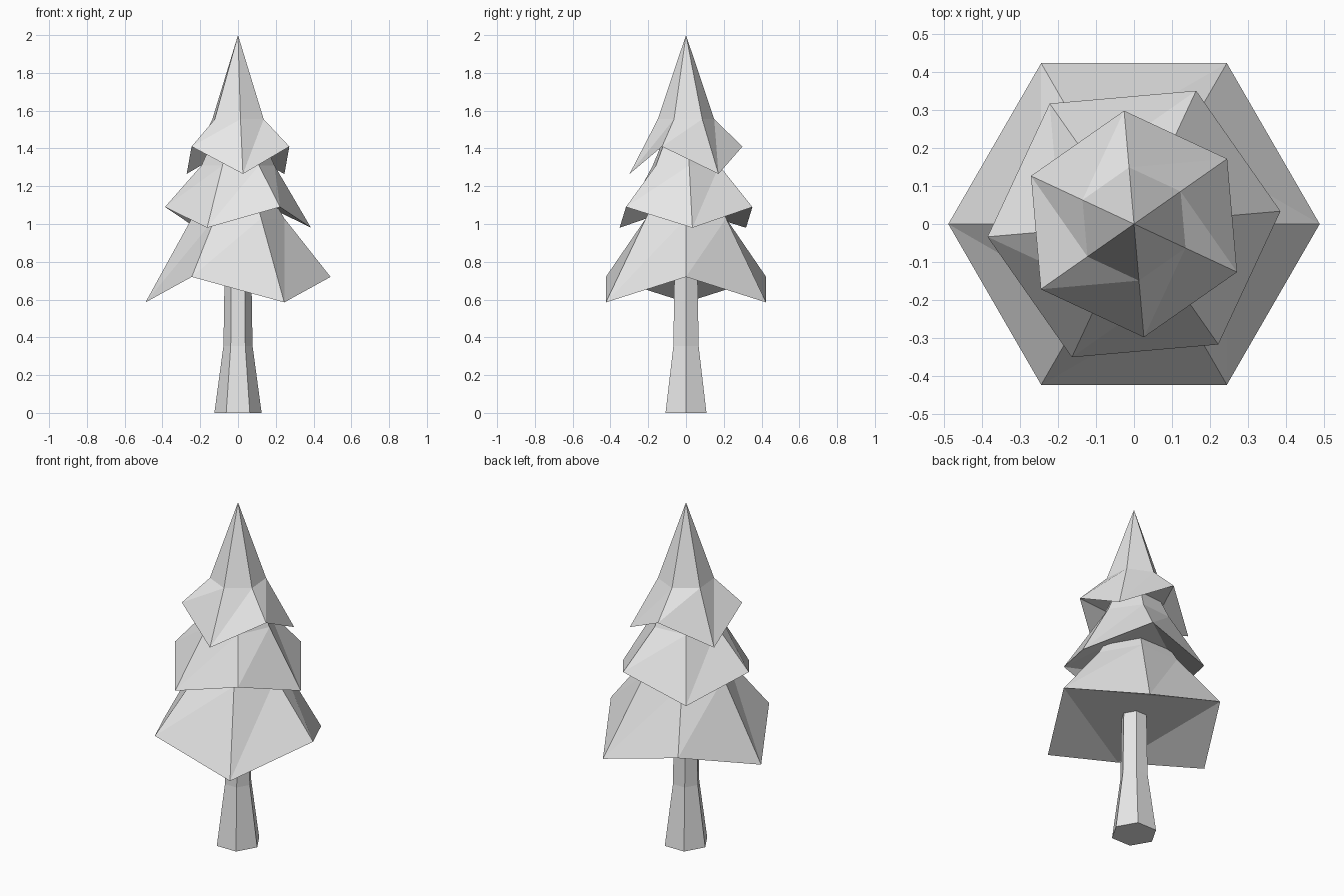
import bpy
import bmesh
from math import cos, sin, radians

SIDES = 6

cube = bpy.data.objects.get("Cube")
if cube:
    bpy.data.objects.remove(cube, do_unlink=True)

# Single plain grey for the whole tree
grey = bpy.data.materials.new("light_grey")
grey.use_nodes = True
grey.diffuse_color = (0.8, 0.8, 0.8, 1)
grey.node_tree.nodes["Principled BSDF"].inputs["Base Color"].default_value = (0.8, 0.8, 0.8, 1)


def ring(bm, radius, turn, heights):
    """Hexagonal ring whose corners alternate between the given heights."""
    verts = []
    for i in range(SIDES):
        a = radians(turn + i * 360 / SIDES)
        verts.append(bm.verts.new((radius * cos(a), radius * sin(a), heights[i % len(heights)])))
    return verts


def bridge(bm, lower, upper):
    """Join two rings with triangles."""
    for i in range(SIDES):
        j = (i + 1) % SIDES
        bm.faces.new((lower[i], lower[j], upper[j]))
        bm.faces.new((lower[i], upper[j], upper[i]))


def finish(bm, name):
    bmesh.ops.recalc_face_normals(bm, faces=bm.faces)
    mesh = bpy.data.meshes.new(name)
    bm.to_mesh(mesh)
    bm.free()
    mesh.materials.append(grey)
    obj = bpy.data.objects.new(name, mesh)
    bpy.context.collection.objects.link(obj)


def foliage_tier(name, radius, turn, low, high, waist, tip):
    """Zigzag skirt, bend at half radius, then a steep point."""
    bm = bmesh.new()
    rim = ring(bm, radius, turn, (low, high))
    bend = ring(bm, radius / 2, turn, (waist,))
    bridge(bm, rim, bend)
    apex = bm.verts.new((0, 0, tip))
    for i in range(SIDES):
        bm.faces.new((bend[i], bend[(i + 1) % SIDES], apex))
    # Underside: level triangle on the high corners, flaps to the low ones
    bm.faces.new((rim[5], rim[3], rim[1]))
    for i in range(0, SIDES, 2):
        bm.faces.new((rim[i - 1], rim[i + 1], rim[i]))
    finish(bm, name)


# Foliage; the turn angle points at a low corner
foliage_tier("lower_foliage", 0.49, 60, 0.585, 0.72, 1.03, 1.46)
foliage_tier("middle_foliage", 0.388, 5, 0.98, 1.09, 1.31, 1.74)
foliage_tier("top_foliage", 0.3, 35, 1.265, 1.41, 1.555, 2.0)

# Trunk: flared hexagonal foot, nearly straight above
bm = bmesh.new()
levels = [ring(bm, r, 0, (z,)) for r, z in ((0.125, 0), (0.077, 0.355), (0.071, 0.73))]
for lower, upper in zip(levels, levels[1:]):
    bridge(bm, lower, upper)
bm.faces.new(levels[0][::-1])
bm.faces.new(levels[-1])
finish(bm, "trunk")
